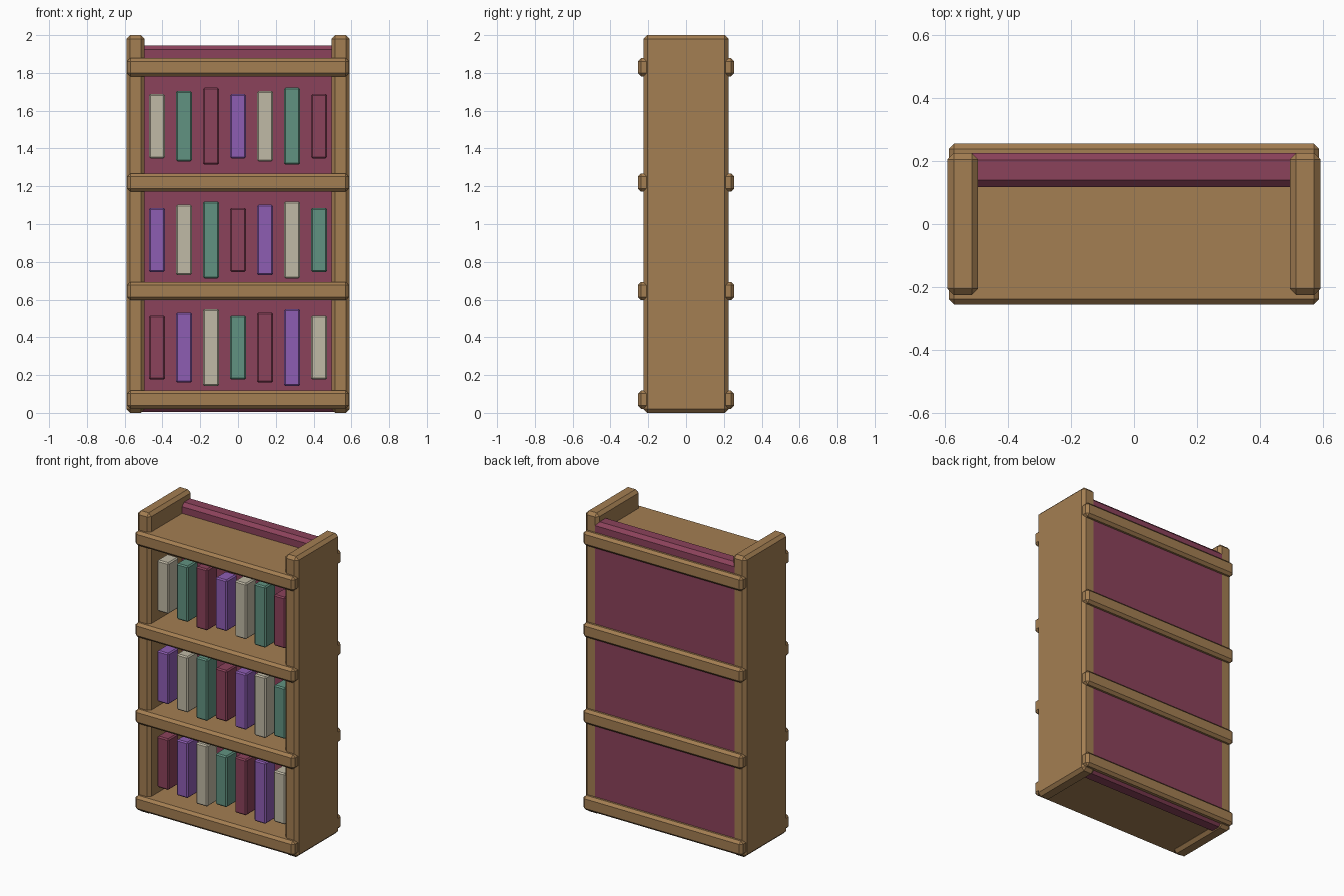
import bpy

if "Cube" in bpy.data.objects:
    bpy.data.objects.remove(bpy.data.objects["Cube"])


def material(name, rgb):
    m = bpy.data.materials.new(name)
    m.diffuse_color = (*rgb, 1)
    m.use_nodes = True
    m.node_tree.nodes["Principled BSDF"].inputs["Base Color"].default_value = m.diffuse_color
    return m


wood = material("wood", (0.37, 0.21, 0.085))
maroon = material("maroon", (0.26, 0.055, 0.105))
purple = material("purple", (0.27, 0.11, 0.45))
cream = material("cream", (0.53, 0.49, 0.38))
green = material("green", (0.12, 0.29, 0.22))


def block(name, center, size, bevel, mat):
    """Box with a single-segment chamfer on every edge."""
    bpy.ops.mesh.primitive_cube_add(size=1, location=center)
    ob = bpy.context.object
    ob.name = name
    for v in ob.data.vertices:
        v.co = [c * s for c, s in zip(v.co, size)]
    mod = ob.modifiers.new("chamfer", "BEVEL")
    mod.width = bevel
    mod.segments = 1
    ob.data.materials.append(mat)
    return ob


# Side panels
for side, x in (("left", -0.5425), ("right", 0.5425)):
    block(side + "_side_panel", (x, 0, 1.0), (0.097, 0.45, 2.0), 0.02, wood)

# Back panel
block("back_panel", (0, 0.171, 0.975), (1.07, 0.107, 1.94), 0.022, maroon)

# Shelves, running past the side panels at front and back
for i, z in enumerate((0.07, 0.645, 1.22, 1.83)):
    block(f"shelf_{i + 1}", (0, 0, z), (1.174, 0.51, 0.097), 0.017, wood)

# Books: three rows, colours and heights cycle along each row
colours = (maroon, purple, cream, green)
heights = (0.34, 0.372, 0.408)
for row, z in enumerate((0.346, 0.916, 1.518)):
    for col in range(7):
        block(f"book_{row + 1}_{col + 1}", ((col - 3) * 0.143, -0.125, z),
              (0.085, 0.11, heights[col % 3]), 0.008, colours[(row + col) % 4])
